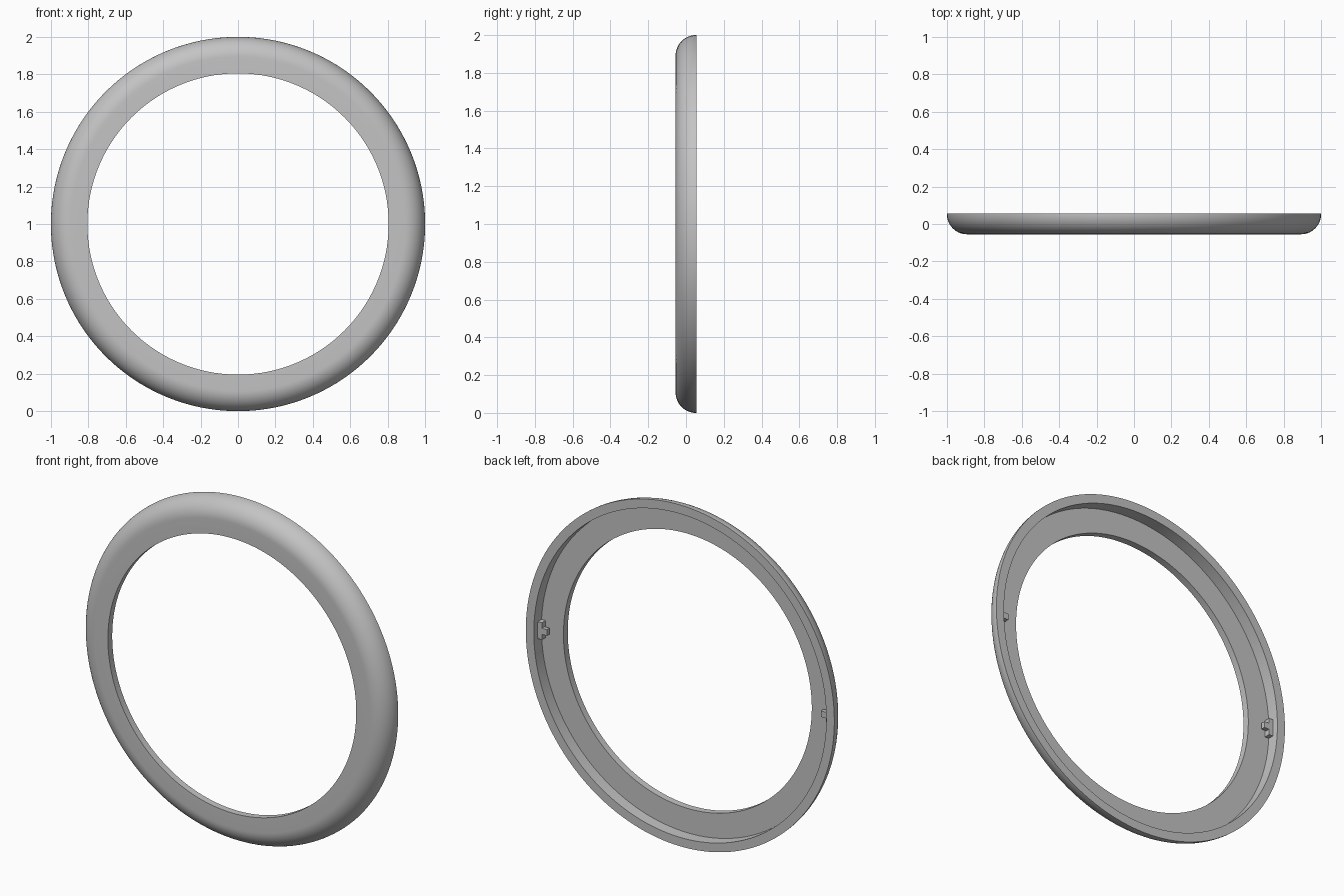
import bpy, bmesh, math
from mathutils import Matrix, Vector

cube = bpy.data.objects.get("Cube")
if cube:
    bpy.data.objects.remove(cube, do_unlink=True)

grey = bpy.data.materials.new("plain grey")
grey.use_nodes = True
colour = (0.55, 0.55, 0.55, 1)
grey.diffuse_color = colour
grey.node_tree.nodes["Principled BSDF"].inputs["Base Color"].default_value = colour

FRONT, BACK, FLOOR = -0.055, 0.055, -0.015
HOLE, WALL, OUTER, ROUND = 0.805, 0.948, 1.0, 0.108


def add_object(name, bm):
    bmesh.ops.recalc_face_normals(bm, faces=bm.faces)
    mesh = bpy.data.meshes.new(name)
    bm.to_mesh(mesh)
    bm.free()
    mesh.materials.append(grey)
    obj = bpy.data.objects.new(name, mesh)
    bpy.context.collection.objects.link(obj)
    return obj


# Ring: rounded outer edge, flat front, stepped recess behind
profile = [(HOLE, FRONT)]
steps = 14
for i in range(steps + 1):
    a = math.pi / 2 * i / steps
    profile.append((OUTER - ROUND + ROUND * math.sin(a),
                    FRONT + ROUND * (1 - math.cos(a))))
profile += [(OUTER, BACK), (WALL, BACK), (WALL, FLOOR), (HOLE, FLOOR)]

bm = bmesh.new()
verts = [bm.verts.new((r, y, 1)) for r, y in profile]
edges = [bm.edges.new((v, verts[(i + 1) % len(verts)])) for i, v in enumerate(verts)]
bmesh.ops.spin(bm, geom=verts + edges, cent=(0, 0, 1), axis=(0, 1, 0),
               angle=math.tau, steps=160, use_merge=True)
bmesh.ops.remove_doubles(bm, verts=bm.verts, dist=0.0001)
ring = add_object("bezel_ring", bm)
bpy.ops.object.select_all(action='DESELECT')
ring.select_set(True)
bpy.context.view_layer.objects.active = ring
bpy.ops.object.shade_smooth_by_angle(angle=math.radians(30))


def add_box(bm, low, high):
    low, high = Vector(low), Vector(high)
    matrix = Matrix.Translation((low + high) / 2) @ Matrix.Diagonal((*(high - low), 1))
    bmesh.ops.create_cube(bm, size=1, matrix=matrix)


# Small clips on the recess wall, each a plate with a central catch
for side, name in ((1, "left_clip"), (-1, "right_clip")):
    bm = bmesh.new()
    add_box(bm, (0.92, FLOOR - 0.005, 0.95), (0.955, 0.02, 1.05))
    add_box(bm, (0.888, FLOOR + 0.01, 0.982), (0.925, 0.02, 1.018))
    bmesh.ops.scale(bm, vec=(side, 1, 1), verts=bm.verts)
    add_object(name, bm)
